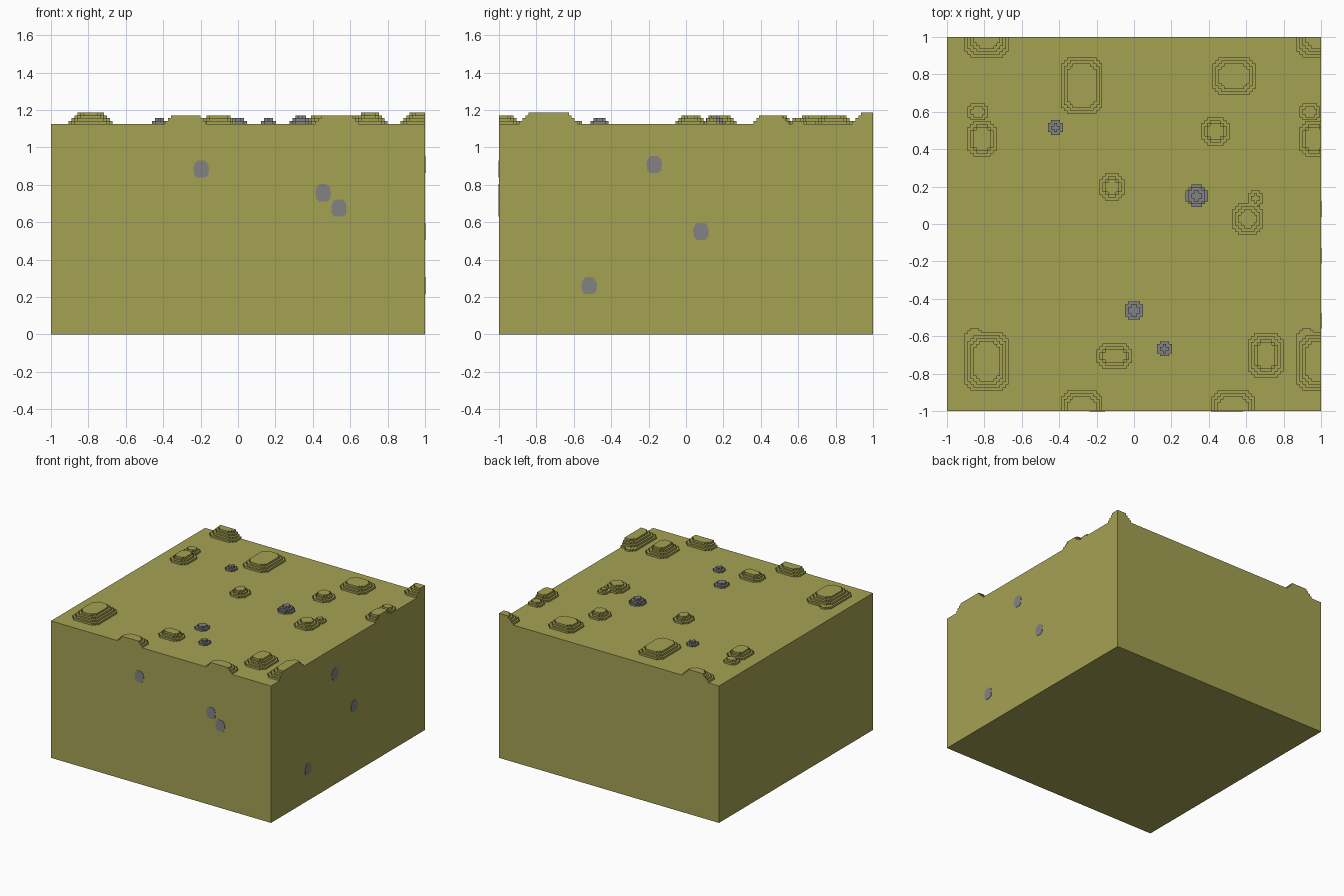
import bpy
import bmesh
from mathutils import Vector

if "Cube" in bpy.data.objects:
    bpy.data.objects.remove(bpy.data.objects["Cube"], do_unlink=True)

STEP = 1 / 64      # height and width of one terrace
TOP = 1.125        # ground level
WRAP = 1.775       # spacing between the left and right edge mounds


def material(name, rgb):
    m = bpy.data.materials.new(name)
    m.use_nodes = True
    m.diffuse_color = (*rgb, 1)
    bsdf = m.node_tree.nodes["Principled BSDF"]
    bsdf.inputs["Base Color"].default_value = (*rgb, 1)
    bsdf.inputs["Roughness"].default_value = 0.9
    return m


earth = material("olive earth", (0.375, 0.36, 0.086))
stone = material("grey stone", (0.225, 0.225, 0.23))


def finish(name, bm, mat):
    mesh = bpy.data.meshes.new(name)
    bmesh.ops.recalc_face_normals(bm, faces=bm.faces)
    bm.to_mesh(mesh)
    bm.free()
    mesh.materials.append(mat)
    ob = bpy.data.objects.new(name, mesh)
    bpy.context.collection.objects.link(ob)
    return ob


def stepped_outline(x0, x1, y0, y1, notches):
    """Rectangle with stair-cut corners, clipped to the block edge."""
    cx, cy = (x0 + x1) / 2, (y0 + y1) / 2
    hx, hy = (x1 - x0) / 2, (y1 - y0) / 2
    corner = []
    for i in range(notches + 1):
        corner.append((hx - i * STEP, hy - (notches - i) * STEP))
        if i < notches:
            corner.append((hx - (i + 1) * STEP, hy - (notches - i) * STEP))
    points = []
    for sx, sy in ((1, 1), (-1, 1), (-1, -1), (1, -1)):
        ordered = corner if sx * sy > 0 else corner[::-1]
        for px, py in ordered:
            p = (max(-1, min(1, cx + sx * px)), max(-1, min(1, cy + sy * py)))
            if not points or p != points[-1]:
                points.append(p)
    if points[0] == points[-1]:
        points.pop()
    return points


def mound(name, x0, x1, y0, y1, layers, mat):
    """Stack of shrinking terraces on the ground."""
    bm = bmesh.new()
    for k in range(layers):
        d = k * STEP
        small = min(x1 - x0, y1 - y0) - 2 * d
        notches = 2 if small > 0.1 else 1 if small > 0.045 else 0
        outline = stepped_outline(x0 + d, x1 - d, y0 + d, y1 - d, notches)
        low, high = ([bm.verts.new((x, y, TOP + (k + j) * STEP)) for x, y in outline]
                     for j in (0, 1))
        n = len(outline)
        for i in range(n):
            j = (i + 1) % n
            bm.faces.new((low[i], low[j], high[j], high[i]))
        bm.faces.new(high)
    return finish(name, bm, mat)


# Ground block
bm = bmesh.new()
bmesh.ops.create_cube(bm, size=1)
bmesh.ops.scale(bm, vec=(2, 2, TOP), verts=bm.verts)
bmesh.ops.translate(bm, vec=(0, 0, TOP / 2), verts=bm.verts)
finish("ground_block", bm, earth)

# Earth mounds in the field and on the front edge
for box in (
    (-0.39, -0.17, 0.59, 0.89, 3),
    (0.42, 0.65, 0.69, 0.89, 3),
    (0.36, 0.51, 0.42, 0.57, 3),
    (-0.185, -0.05, 0.125, 0.27, 3),
    (0.525, 0.69, -0.055, 0.11, 3),
    (0.61, 0.69, 0.095, 0.18, 2),
    (-0.2, -0.01, -0.775, -0.64, 3),
    (0.61, 0.8, -0.82, -0.585, 4),
    (-0.39, -0.17, -1.15, -0.89, 3),
    (0.415, 0.645, -1.15, -0.89, 3),
):
    mound("earth_mound", *box, earth)

# Edge mounds, repeated on the opposite side
for x0, x1, y0, y1, layers in (
    (-0.905, -0.67, 0.89, 1.2, 4),
    (-0.89, -0.78, 0.555, 0.645, 2),
    (-0.89, -0.735, 0.36, 0.55, 3),
    (-0.905, -0.67, -0.89, -0.58, 4),
    (-0.905, -0.8, -0.66, -0.555, 1),
):
    for shift in (0, WRAP):
        mound("edge_mound", x0 + shift, x1 + shift, y0, y1, layers, earth)

# Small stones on the ground
for x, y, r, layers in ((-0.42, 0.515, 0.04, 2), (0.335, 0.15, 0.06, 3),
                        (0.0, -0.462, 0.048, 2), (0.163, -0.667, 0.04, 2)):
    mound("ground_stone", x - r, x + r, y - r, y + r, layers, stone)

# Flat stones showing in the front and side walls
HALF = ((0.022, -0.045), (0.038, -0.03), (0.042, 0.008), (0.034, 0.032), (0.018, 0.047))
PEBBLE = list(HALF) + [(-u, v) for u, v in reversed(HALF)]


def wall_stone(name, origin, across, normal):
    bm = bmesh.new()
    base = Vector(origin)
    face = bm.faces.new([bm.verts.new(base + across * u + Vector((0, 0, v)))
                         for u, v in PEBBLE])
    out = bmesh.ops.extrude_face_region(bm, geom=[face])
    verts = [g for g in out["geom"] if isinstance(g, bmesh.types.BMVert)]
    bmesh.ops.translate(bm, vec=normal * 0.003, verts=verts)
    finish(name, bm, stone)


X, Y = Vector((1, 0, 0)), Vector((0, 1, 0))
for x, z in ((-0.197, 0.883), (0.455, 0.757), (0.54, 0.675)):
    wall_stone("front_wall_stone", (x, -1, z), X, -Y)
for y, z in ((-0.17, 0.908), (0.08, 0.55), (-0.518, 0.26)):
    wall_stone("side_wall_stone", (1, y, z), Y, X)
